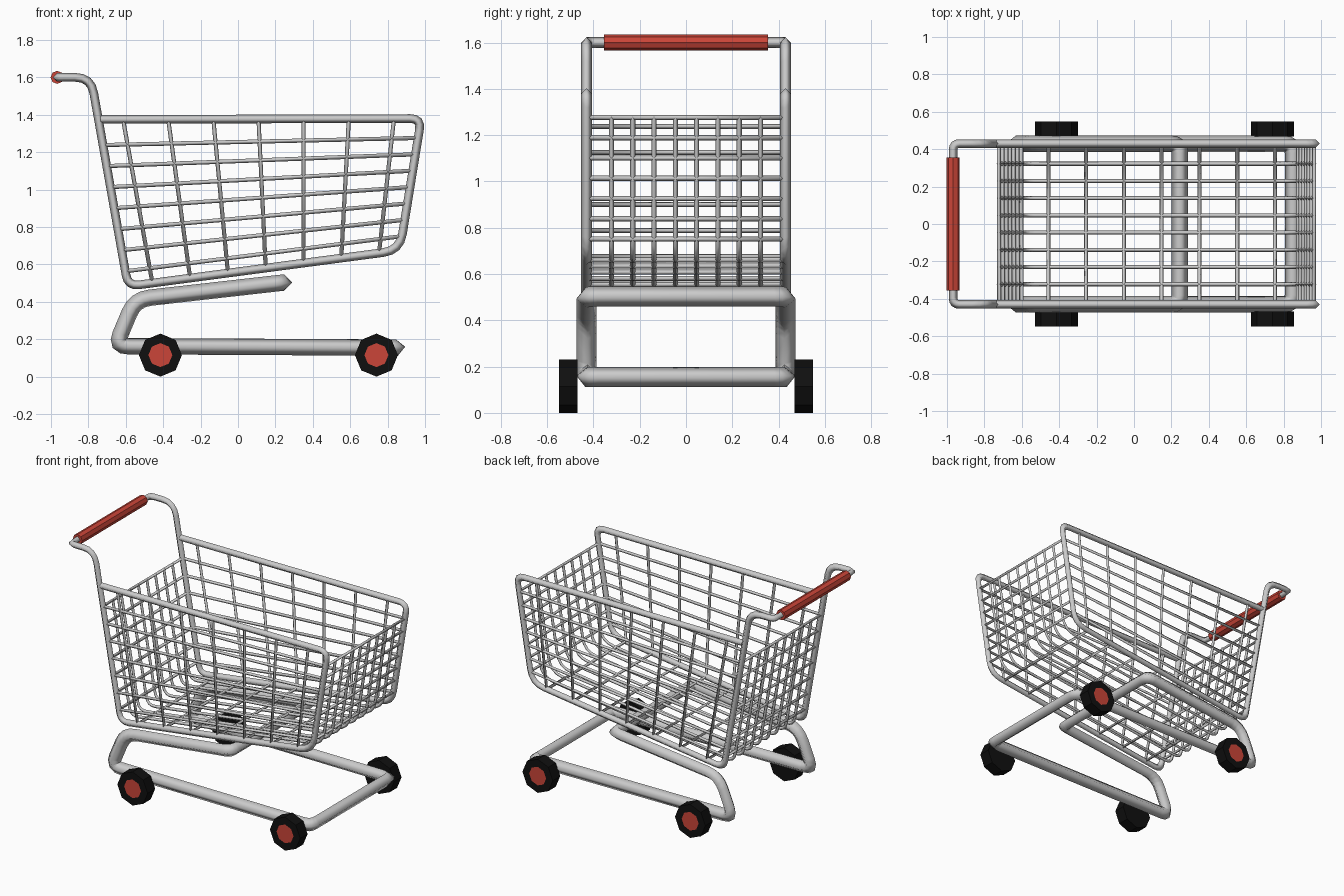
import bpy, bmesh, math
from mathutils import Vector, Matrix

if "Cube" in bpy.data.objects:
    bpy.data.objects.remove(bpy.data.objects["Cube"])


def material(name, rgb):
    m = bpy.data.materials.new(name)
    m.diffuse_color = (*rgb, 1)
    m.use_nodes = True
    m.node_tree.nodes["Principled BSDF"].inputs["Base Color"].default_value = m.diffuse_color
    return m


RED = material("red_plastic", (0.6, 0.06, 0.04))
BLACK = material("black_rubber", (0.005, 0.005, 0.005))
Y = 0.43  # half width of the cart


def finish(name, bm, mats=()):
    me = bpy.data.meshes.new(name)
    bmesh.ops.recalc_face_normals(bm, faces=bm.faces)
    bm.to_mesh(me)
    bm.free()
    ob = bpy.data.objects.new(name, me)
    bpy.context.collection.objects.link(ob)
    for m in mats:
        me.materials.append(m)
    return ob


def mirror_y(ob):
    mod = ob.modifiers.new("mirror", 'MIRROR')
    mod.use_axis = (False, True, False)
    mod.merge_threshold = 0.0005
    return ob


def fillet(pts, radii, seg=4):
    """Round the inner corners of a path."""
    pts = [Vector(p) for p in pts]
    out = [pts[0]]
    for p, c, q, r in zip(pts, pts[1:], pts[2:], radii):
        if r == 0:
            out.append(c)
            continue
        a = c + (p - c).normalized() * r
        b = c + (q - c).normalized() * r
        for i in range(seg + 1):
            t = i / seg
            out.append(a * (1 - t) ** 2 + c * 2 * t * (1 - t) + b * t * t)
    return out + [pts[-1]]


def tube(bm, pts, r, cap_start=False, cap_end=False):
    """Four-sided mitred tube, smooth shaded."""
    pts = [Vector(p) for p in pts]
    dirs = [(b - a).normalized() for a, b in zip(pts, pts[1:])]
    d = dirs[0]
    ref = Vector((0, 0, 1)) if abs(d.y) > 0.9 else Vector((0, 1, 0))
    u = d.cross(ref).normalized()
    v = d.cross(u)
    ring = [pts[0] + k * r for k in (u, v, -u, -v)]
    rings = [[bm.verts.new(c) for c in ring]]
    for i, d in enumerate(dirs):
        n = (d + dirs[i + 1]).normalized() if i + 1 < len(dirs) else d
        ring = [c + d * ((pts[i + 1] - c).dot(n) / d.dot(n)) for c in ring]
        rings.append([bm.verts.new(c) for c in ring])
    for a, b in zip(rings, rings[1:]):
        for k in range(4):
            f = bm.faces.new((a[k], a[k - 1], b[k - 1], b[k]))
            f.smooth = True
    if cap_start:
        bm.faces.new(rings[0])
    if cap_end:
        bm.faces.new(rings[-1])


def front_x(z):
    return 0.98 - 0.115 * (1.38 - z) / 0.705


def back_x(z):
    return -0.588 - 0.178 * (z - 0.483)


def floor_z(x):
    return 0.562 + 0.131 * x


# Basket side frame and handle tube
bm = bmesh.new()
tube(bm, fillet([(-0.735, -Y, 1.375), (0.98, -Y, 1.38), (0.865, -Y, 0.675),
                 (-0.588, -Y, 0.483), (-0.786, -Y, 1.6), (-0.967, -Y, 1.6),
                 (-0.967, 0, 1.6)], [0.06, 0.09, 0.06, 0.085, 0.035]),
     0.023, cap_start=True)
mirror_y(finish("basket_frame", bm))

# Wheel base loop
bm = bmesh.new()
tube(bm, fillet([(0.245, 0, 0.503), (0.245, -Y, 0.503), (-0.55, -Y, 0.413),
                 (-0.655, -Y, 0.163), (0.85, -Y, 0.155), (0.85, 0, 0.155)],
                [0.05, 0.08, 0.07, 0.05]), 0.044)
mirror_y(finish("base_frame", bm))

# Horizontal wire hoops
bm = bmesh.new()
for i in range(7):
    zf, zb = 1.276 - 0.0875 * i, 1.238 - 0.1125 * i
    xf, xb = front_x(zf), back_x(zb)
    tube(bm, [(xf, 0, zf), (xf, -Y, zf), (xb, -Y, zb), (xb, 0, zb)], 0.011)
mirror_y(finish("basket_hoops", bm))

# U-shaped wires: down the sides and across the floor
bm = bmesh.new()
for i in range(7):
    xt, xb = -0.615 + 0.2415 * i, -0.458 + 0.202 * i
    zb = floor_z(xb)
    tube(bm, [(xt, -Y, 1.378), (xb, -Y, zb), (xb, 0, zb)], 0.011, cap_start=True)
mirror_y(finish("basket_cross_wires", bm))

# Long wires: down the front panel, along the floor, up the back panel
bm = bmesh.new()
for i in range(4):
    y = -0.046 - 0.092 * i
    tube(bm, fillet([(front_x(1.28), y, 1.28), (0.865, y, 0.675),
                     (-0.588, y, 0.483), (back_x(1.243), y, 1.243)], [0.09, 0.06]),
         0.011, True, True)
mirror_y(finish("basket_long_wires", bm))

# Red handle grip
ROT = Matrix.Rotation(math.pi / 2, 4, 'X')
bm = bmesh.new()
bmesh.ops.create_cone(bm, cap_ends=True, segments=8, radius1=0.035, radius2=0.035,
                      depth=0.71, matrix=Matrix.Translation((-0.967, 0, 1.6)) @ ROT)
finish("handle_grip", bm, [RED])

# Octagonal wheels with a red hub on the outer face
for name, x in (("rear_wheels", -0.415), ("front_wheels", 0.74)):
    bm = bmesh.new()
    bmesh.ops.create_cone(bm, cap_ends=True, segments=8, radius1=0.115, radius2=0.115,
                          depth=0.08, matrix=Matrix.Translation((x, -0.508, 0.115)) @ ROT)
    bm.normal_update()
    outer = min(bm.faces, key=lambda f: f.calc_center_median().y)
    bmesh.ops.inset_region(bm, faces=[outer], thickness=0.047, use_even_offset=True)
    outer.material_index = 1
    mirror_y(finish(name, bm, [BLACK, RED]))
